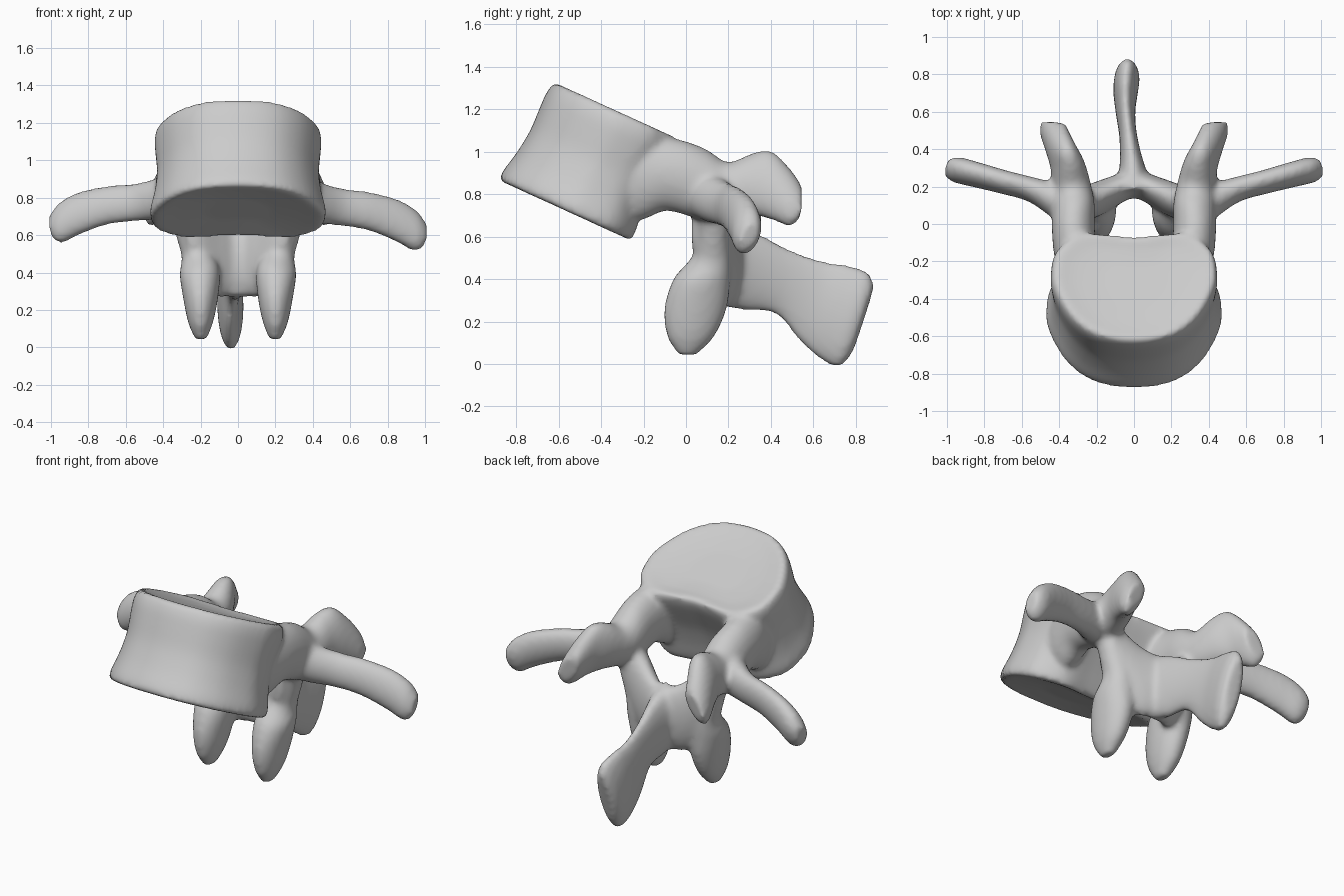
import bpy
import bmesh
from math import sin, cos, tau
from mathutils import Vector

cube = bpy.data.objects.get("Cube")
if cube:
    bpy.data.objects.remove(cube, do_unlink=True)


def spline(rows, steps, closed=False):
    """Catmull-Rom interpolation of rows of numbers."""
    count = len(rows)
    pick = (lambda i: rows[i % count]) if closed else (lambda i: rows[max(0, min(count - 1, i))])
    result = []
    for i in range(count if closed else count - 1):
        quads = list(zip(pick(i - 1), pick(i), pick(i + 1), pick(i + 2)))
        for s in range(steps):
            t = s / steps
            result.append([b + t * ((c - a) + t * ((2 * a - 5 * b + 4 * c - d)
                           + t * (3 * b - 3 * c + d - a))) / 2 for a, b, c, d in quads])
    if not closed:
        result.append(list(rows[-1]))
    return result


def skin(bm, rings):
    """Bridge equal rings of points into a closed solid."""
    loops = [[bm.verts.new(p) for p in ring] for ring in rings]
    faces = [bm.faces.new(loops[0]), bm.faces.new(loops[-1])]
    for low, high in zip(loops, loops[1:]):
        for j in range(len(low)):
            k = (j + 1) % len(low)
            faces.append(bm.faces.new((low[j], low[k], high[k], high[j])))
    bmesh.ops.recalc_face_normals(bm, faces=faces)


def process(bm, rows, side=1, lift=0.0):
    """Loft ellipses; each row holds two edge points and a half thickness."""
    rows = spline(rows, 5)
    ends = []
    for r in rows:
        pair = [Vector(r[:3]), Vector(r[3:6])]
        for p in pair:
            p.z += lift * abs(p.x)
            p.x *= side
        ends.append(pair)
    middles = [(a + b) / 2 for a, b in ends]
    rings = []
    for i, (a, b) in enumerate(ends):
        along = middles[min(i + 1, len(rows) - 1)] - middles[max(i - 1, 0)]
        wide = (a - b) / 2
        thick = along.cross(wide).normalized() * rows[i][6]
        rings.append([middles[i] + wide * cos(tau * j / 24) + thick * sin(tau * j / 24)
                      for j in range(24)])
    skin(bm, rings)


def upright(rows, lean_x, lean_y):
    """Rows of x, y, top, bottom, half thickness as edge pairs leaning more to the back."""
    result = []
    for x, y, top, low, h in rows:
        dx, dy = lean_x * max(0, y), lean_y * max(0, y)
        result.append((x - dx, y - dy, top, x + dx, y + dy, low, h))
    return result


bm = bmesh.new()

# Tilted vertebral body: a kidney outline, slight waist and dished end plates
half = [(0, 0), (.2, .035), (.34, .14), (.43, .3), (.45, .42),
        (.42, .56), (.29, .655), (.12, .645), (0, .635)]
outline = spline(half + [(-x, u) for x, u in half[-2:0:-1]], 4, closed=True)
body = []
for t, size in spline([(.025, .4), (.01, .75), (0, .95), (.005, 1.03), (.05, 1.04),
                       (.15, .99), (.27, .96), (.39, .98), (.46, .99), (.51, .97),
                       (.53, .92), (.515, .7), (.505, .4)], 3):
    ring = []
    for x, u in outline:
        u = .36 + (u - .36) * size + t * .035
        ring.append((x * size, -.87 + u * .91 + t * .415, .86 - u * .415 + t * .91))
    body.append(ring)
skin(bm, body)

# Pedicle running back into the superior articular process
superior = upright([
    (.3, -.3, 1.1, .68, .1), (.31, -.2, 1.09, .68, .11), (.32, -.1, 1.07, .72, .115),
    (.325, 0, 1.05, .7, .115), (.325, .1, 1.01, .67, .115), (.335, .2, .95, .69, .105),
    (.355, .31, .99, .7, .09), (.39, .4, 1.005, .68, .075), (.425, .49, .92, .65, .065),
    (.43, .54, .84, .69, .05)], .1, 0)

# Transverse process reaching sideways
transverse = upright([
    (.3, .07, .97, .69, .12), (.42, .13, .89, .665, .09), (.55, .185, .85, .65, .065),
    (.7, .225, .83, .625, .062), (.85, .265, .79, .565, .065), (.95, .29, .73, .515, .065),
    (1.003, .3, .66, .555, .04)], 0, -.1)

# Lamina closing the canal at the back
lamina = [(.33, .12, .92, .29, .09, .5, .085), (.24, .14, .81, .23, .1, .38, .09),
          (.13, .18, .71, .13, .155, .28, .08), (.04, .22, .66, .04, .19, .27, .07),
          (-.04, .22, .66, -.04, .19, .27, .07)]

# Inferior articular process hanging down, given by its front and back edges
inferior = [(x, front, z, x, back, z, h) for x, front, back, z, h in [
    (.3, .04, .2, .78, .08), (.26, .05, .2, .6, .07), (.225, .025, .21, .5, .08),
    (.205, -.06, .21, .4, .108), (.2, -.103, .192, .26, .093),
    (.2, -.09, .135, .13, .066), (.197, -.035, .05, .043, .03)]]

for side, lift in ((1, 0), (-1, .045)):
    process(bm, superior, side)
    process(bm, transverse, side, lift)
    process(bm, lamina, side)
    process(bm, inferior, side)

# Spinous process, a thin blade given by its upper and lower edges
process(bm, [(x, *upper, x, *lower, h) for x, upper, lower, h in [
    (0, (.18, .68), (.16, .28), .12), (-.01, (.34, .615), (.25, .255), .07),
    (-.03, (.5, .535), (.42, .235), .048), (-.045, (.65, .485), (.54, .1), .052),
    (-.045, (.77, .465), (.65, .01), .066), (-.035, (.86, .43), (.725, -.013), .066),
    (-.03, (.886, .365), (.785, .055), .045)]])

mesh = bpy.data.meshes.new("vertebra")
bm.to_mesh(mesh)
bm.free()
bone = bpy.data.objects.new("vertebra", mesh)
bpy.context.collection.objects.link(bone)
bpy.ops.object.select_all(action="DESELECT")
bone.select_set(True)
bpy.context.view_layer.objects.active = bone

# Fuse the parts into one smooth bone
fuse = bone.modifiers.new("fuse", "REMESH")
fuse.mode = "VOXEL"
fuse.voxel_size = .016
soften = bone.modifiers.new("soften", "SMOOTH")
soften.factor = .5
soften.iterations = 8
for name in ("fuse", "soften"):
    bpy.ops.object.modifier_apply(modifier=name)
bpy.ops.object.shade_smooth()

# Plain bone grey
grey = bpy.data.materials.new("bone grey")
grey.use_nodes = True
colour = (.6, .6, .6, 1)
grey.diffuse_color = colour
grey.node_tree.nodes["Principled BSDF"].inputs["Base Color"].default_value = colour
bone.data.materials.clear()
bone.data.materials.append(grey)
